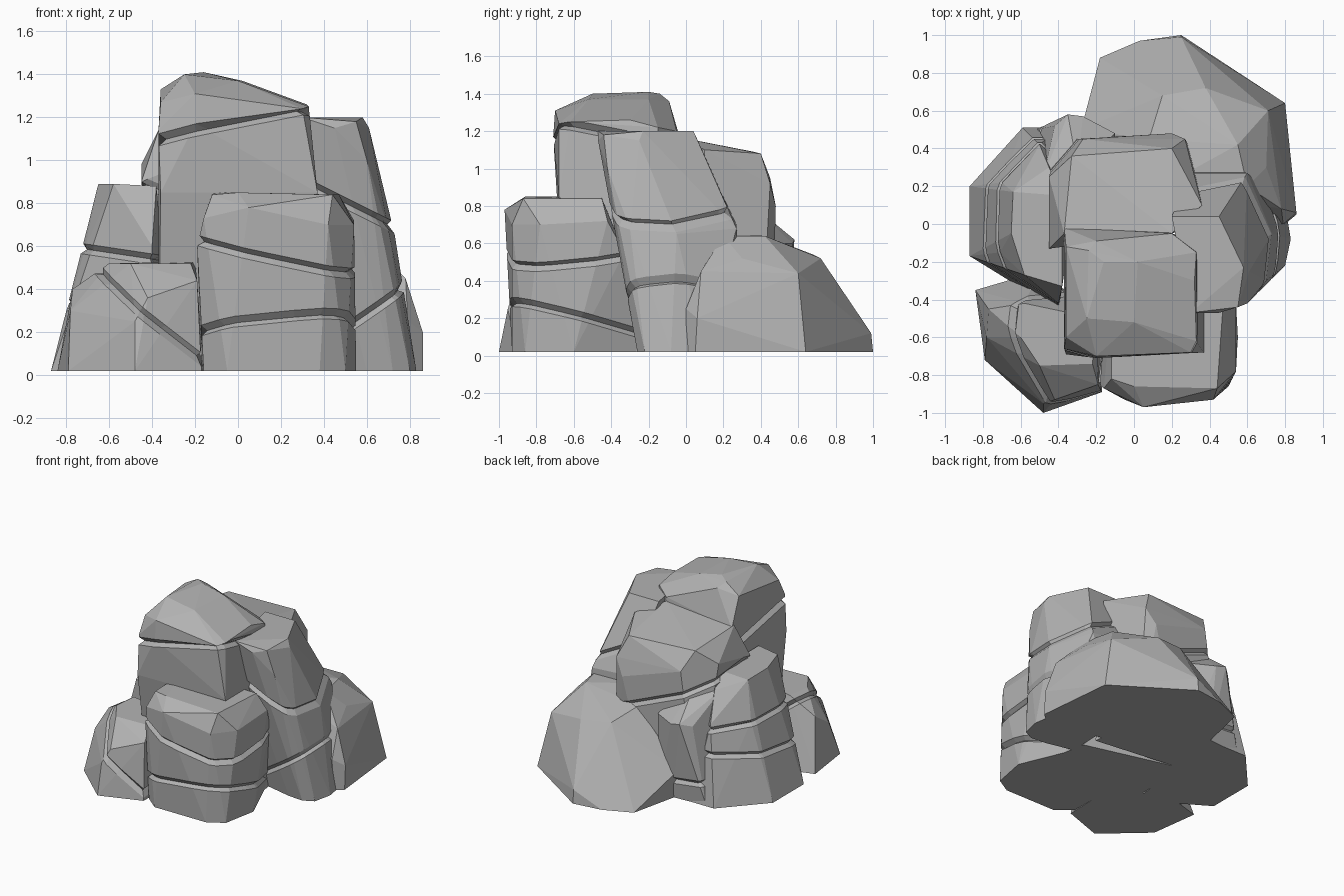
import bpy
import bmesh
from mathutils import Vector

default_cube = bpy.data.objects.get("Cube")
if default_cube:
    bpy.data.objects.remove(default_cube, do_unlink=True)

GROUND = .02

# One stone colour
stone = bpy.data.materials.new("grey_stone")
stone.use_nodes = True
stone_grey = (.45, .45, .45, 1)
stone.diffuse_color = stone_grey
stone.node_tree.nodes["Principled BSDF"].inputs["Base Color"].default_value = stone_grey


def carve_groove(bm, point, slope_x, slope_y, half_width=.024, depth=.03):
    """Cut a narrow notch around the rock along a tilted plane."""
    point = Vector(point)
    normal = Vector((-slope_x, -slope_y, 1)).normalized()
    for offset in (-half_width, half_width, 0):
        geometry = bm.verts[:] + bm.edges[:] + bm.faces[:]
        cut = bmesh.ops.bisect_plane(bm, geom=geometry, dist=1e-5,
                                     plane_co=point + normal * offset, plane_no=normal)
    loop = [item for item in cut["geom_cut"] if isinstance(item, bmesh.types.BMVert)]
    if not loop:
        return
    centre = sum((vert.co for vert in loop), Vector()) / len(loop)
    for vert in loop:
        if vert.co.z > GROUND + .01:
            inward = centre - vert.co
            vert.co += inward.normalized() * min(depth, inward.length)


def rock(name, base, crown, grooves=()):
    """Wrap a faceted rock around its footprint and crown points."""
    bm = bmesh.new()
    for x, y in base:
        bm.verts.new((x, y, GROUND))
    for corner in crown:
        bm.verts.new(corner)
    hull = bmesh.ops.convex_hull(bm, input=bm.verts[:])
    spare = {item for item in hull["geom_interior"] + hull["geom_unused"]
             if isinstance(item, bmesh.types.BMVert)}
    bmesh.ops.delete(bm, geom=list(spare), context="VERTS")
    # Merge nearly flat neighbours into broad facets
    bmesh.ops.dissolve_limit(bm, angle_limit=.06, verts=bm.verts[:], edges=bm.edges[:])
    for groove in grooves:
        carve_groove(bm, *groove)
    bmesh.ops.recalc_face_normals(bm, faces=bm.faces[:])
    mesh = bpy.data.meshes.new(name)
    bm.to_mesh(mesh)
    bm.free()
    mesh.materials.append(stone)
    obj = bpy.data.objects.new(name, mesh)
    bpy.context.collection.objects.link(obj)
    return obj


# Low block at the front
rock("front_block",
     [(-.16, -.84), (-.05, -.93), (.38, -.93), (.5, -.86), (.55, -.6), (.38, -.2), (-.17, -.3)],
     [(-.19, -.84, .6), (-.16, -.87, .73), (.05, -.97, .78), (.42, -.93, .7),
      (.54, -.78, .7), (.54, -.42, .72), (.5, -.33, .55), (-.12, -.82, .84),
      (0, -.86, .85), (.44, -.87, .84), (.47, -.45, .84), (-.12, -.45, .85)],
     [((0, -.9, .58), -.22, .1), ((0, -.9, .24), .1, -.25)])

# Tallest block with its overhanging cap
rock("tall_block",
     [(-.37, -.55), (.45, -.5), (.38, -.1), (-.37, .1)],
     [(-.36, -.69, .85), (.37, -.68, .85), (-.37, -.66, 1.14), (-.2, -.71, 1.17),
      (.3, -.68, 1.24), (.33, -.62, 1.25), (.33, -.15, 1.22), (.2, -.05, 1.2),
      (-.37, -.02, 1.12), (-.36, -.6, 1.27), (-.2, -.7, 1.31), (-.36, -.12, 1.33),
      (-.25, -.5, 1.4), (-.24, -.14, 1.4), (-.2, -.09, 1.36), (-.16, -.2, 1.41),
      (.02, -.2, 1.37), (0, -.52, 1.37), (.32, -.3, 1.26)],
     [((0, -.7, 1.18), .21, -.2, .028, .04)])

# Stepped block on the left
rock("left_block",
     [(.38, -.2), (.6, -.25), (.72, -.26), (.8, -.22), (.83, -.08), (.8, .1), (.4, .3)],
     [(.3, -.47, 1.2), (.45, -.47, 1.15), (.55, -.44, 1.18), (.58, -.23, 1.2),
      (.61, -.25, 1.15), (.45, .04, 1.2), (.2, .04, 1.2), (.6, -.42, 1),
      (.7, -.3, .68), (.73, -.05, .65), (.6, .27, .68), (.3, .27, .7)],
     [((.6, -.35, .75), -.5, 0), ((.65, -.25, .32), .7, .05)])

# Broad boulder at the back
rock("back_boulder",
     [(-.27, .48), (-.18, .88), (.03, .97), (.25, 1), (.8, .64), (.86, .05), (.8, 0), (0, .1)],
     [(.25, .99, .12), (-.28, .5, .22), (.86, .06, .2), (.79, 0, .25),
      (.71, .6, .44), (.7, .3, .52), (.78, .08, .45), (.6, .2, .64),
      (.55, .42, .64), (.38, .72, .52), (.15, .68, .54), (.15, .2, .65), (.08, .45, .6)])

# Upright block behind the tall one
rock("back_block",
     [(-.45, .1), (-.4, .45), (0, .46), (.3, .4), (.35, 0)],
     [(-.37, -.05, 1.14), (.2, -.05, 1.17), (.36, .1, 1.1), (.2, .4, 1.08),
      (.27, .45, .92), (-.33, .36, 1.09), (-.45, .25, .98), (-.45, -.13, .9),
      (-.27, .45, .95), (.2, .48, .8)],
     [((-.1, .46, .7), -.4, -.1)])

# Lower rock bulging out of the back corner
rock("back_corner_rock",
     [(-.52, .5), (-.25, .52), (-.1, .46), (-.1, .2), (-.6, .1)],
     [(-.48, .25, .8), (-.42, .52, .6), (-.35, .58, .62), (-.27, .57, .6),
      (-.1, .48, .6), (-.3, .3, .85)],
     [((-.4, .5, .17), -.1, 0)])

# Stepped block on the right
rock("right_block",
     [(-.87, -.17), (-.87, .2), (-.59, .51), (-.4, .51), (-.3, .2), (-.4, -.46), (-.63, -.32)],
     [(-.65, -.05, .89), (-.64, .17, .88), (-.38, .15, .88), (-.38, -.33, .88),
      (-.58, -.27, .89), (-.71, -.15, .6), (-.7, .22, .6), (-.5, .42, .6),
      (-.4, -.42, .6), (-.45, .3, .8)],
     [((-.6, -.2, .57), -.15, 0), ((-.7, .2, .36), 0, .1)])

# Low boulder at the front right corner
rock("corner_boulder",
     [(-.84, -.35), (-.79, -.72), (-.48, -1), (-.17, -.89), (-.16, -.5), (-.5, -.25)],
     [(-.78, -.6, .3), (-.77, -.45, .4), (-.48, -.95, .25), (-.6, -.6, .52),
      (-.5, -.75, .52), (-.22, -.74, .52), (-.19, -.85, .44), (-.2, -.5, .53),
      (-.58, -.42, .52), (-.42, -.93, .36)],
     [((-.42, -.9, .27), -.8, .1)])
